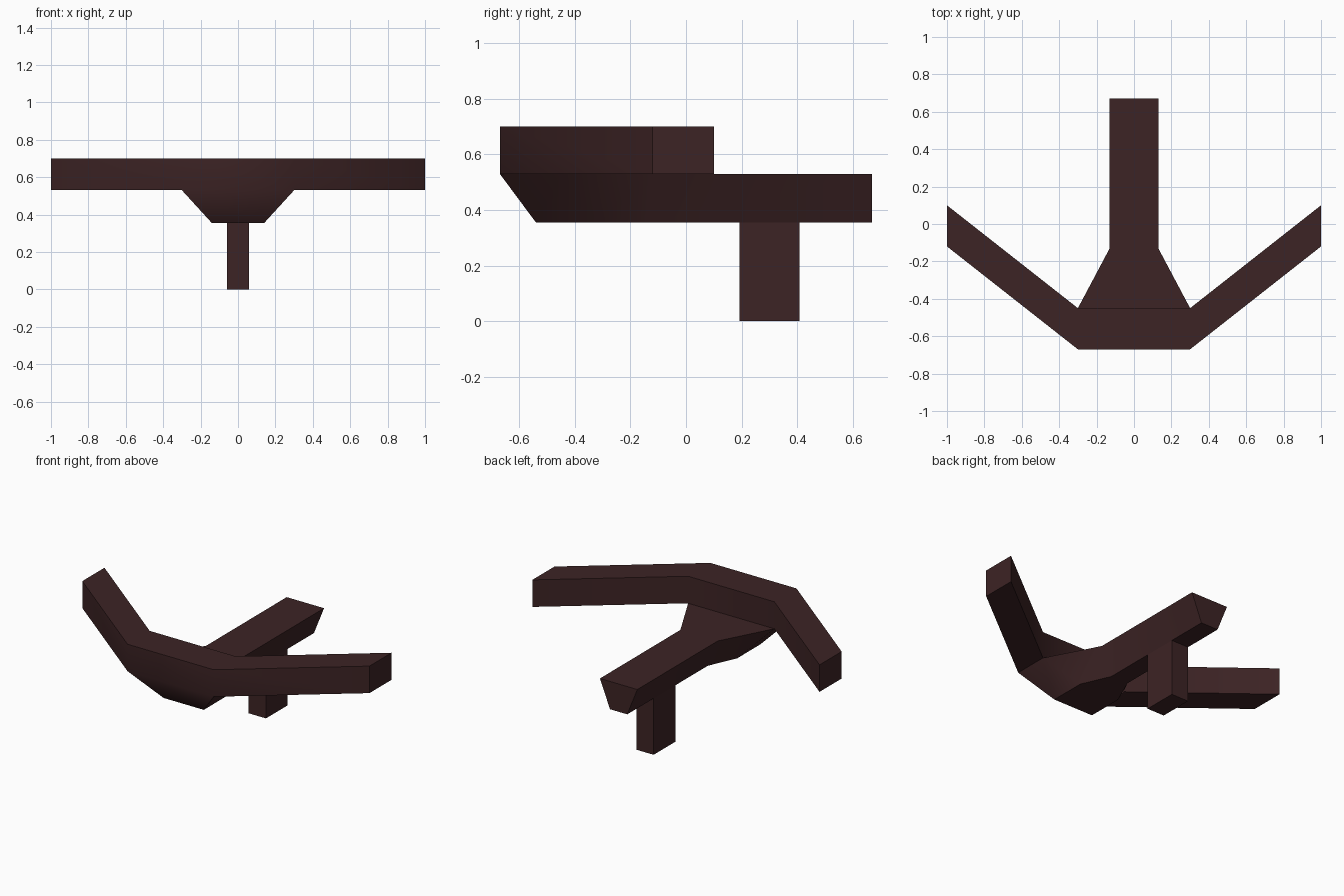
import bpy
import bmesh
from math import radians

old = bpy.data.objects.get("Cube")
if old:
    bpy.data.objects.remove(old, do_unlink=True)

# Dark stained wood
wood = bpy.data.materials.new("dark_brown_wood")
wood.use_nodes = True
color = (0.046, 0.017, 0.018, 1)
wood.diffuse_color = color
wood.node_tree.nodes["Principled BSDF"].inputs["Base Color"].default_value = color

LIMB_TOP, STOCK_TOP, STOCK_BOTTOM = 0.70, 0.53, 0.355


def loft(bm, rings, open_spans=()):
    """Skin four-point rings; open_spans lists (span, side) faces left out."""
    loops = [[bm.verts.new(p) for p in ring] for ring in rings]
    for i, (a, b) in enumerate(zip(loops, loops[1:])):
        for k in range(4):
            if (i, k) not in open_spans:
                n = (k + 1) % 4
                bm.faces.new((a[k], a[n], b[n], b[k]))
    bm.faces.new(loops[0])
    bm.faces.new(loops[-1])


def finish(bm, name):
    bmesh.ops.remove_doubles(bm, verts=bm.verts[:], dist=0.001)
    bmesh.ops.recalc_face_normals(bm, faces=bm.faces[:])
    mesh = bpy.data.meshes.new(name)
    bm.to_mesh(mesh)
    bm.free()
    mesh.materials.append(wood)
    obj = bpy.data.objects.new(name, mesh)
    bpy.context.collection.objects.link(obj)
    bpy.ops.object.select_all(action="DESELECT")
    obj.select_set(True)
    bpy.context.view_layer.objects.active = obj
    bpy.ops.object.shade_smooth_by_angle(angle=radians(40))
    return obj


def limb_ring(x, front, back):
    return [(x, front, STOCK_TOP), (x, back, STOCK_TOP),
            (x, back, LIMB_TOP), (x, front, LIMB_TOP)]


def stock_ring(top_half, top_y, low_half, low_y):
    return [(-top_half, top_y, STOCK_TOP), (top_half, top_y, STOCK_TOP),
            (low_half, low_y, STOCK_BOTTOM), (-low_half, low_y, STOCK_BOTTOM)]


# Swept bow limbs, open underneath where the stock joins
bm = bmesh.new()
loft(bm, [limb_ring(-1, -0.12, 0.10), limb_ring(-0.30, -0.67, -0.45),
          limb_ring(0.30, -0.67, -0.45), limb_ring(1, -0.12, 0.10)],
     open_spans={(1, 0)})

# Tapered stock flaring out to the bow, open on top under the limbs
loft(bm, [stock_ring(0.13, 0.67, 0.06, 0.67), stock_ring(0.13, -0.13, 0.06, -0.13),
          stock_ring(0.30, -0.45, 0.14, -0.31), stock_ring(0.30, -0.67, 0.14, -0.54)],
     open_spans={(2, 0)})
finish(bm, "bow_and_stock")

# Handle below the stock
bm = bmesh.new()
bmesh.ops.create_cube(bm, size=1)
for v in bm.verts:
    v.co = (v.co.x * 0.12, 0.30 + v.co.y * 0.215, (v.co.z + 0.5) * STOCK_BOTTOM)
finish(bm, "grip")
